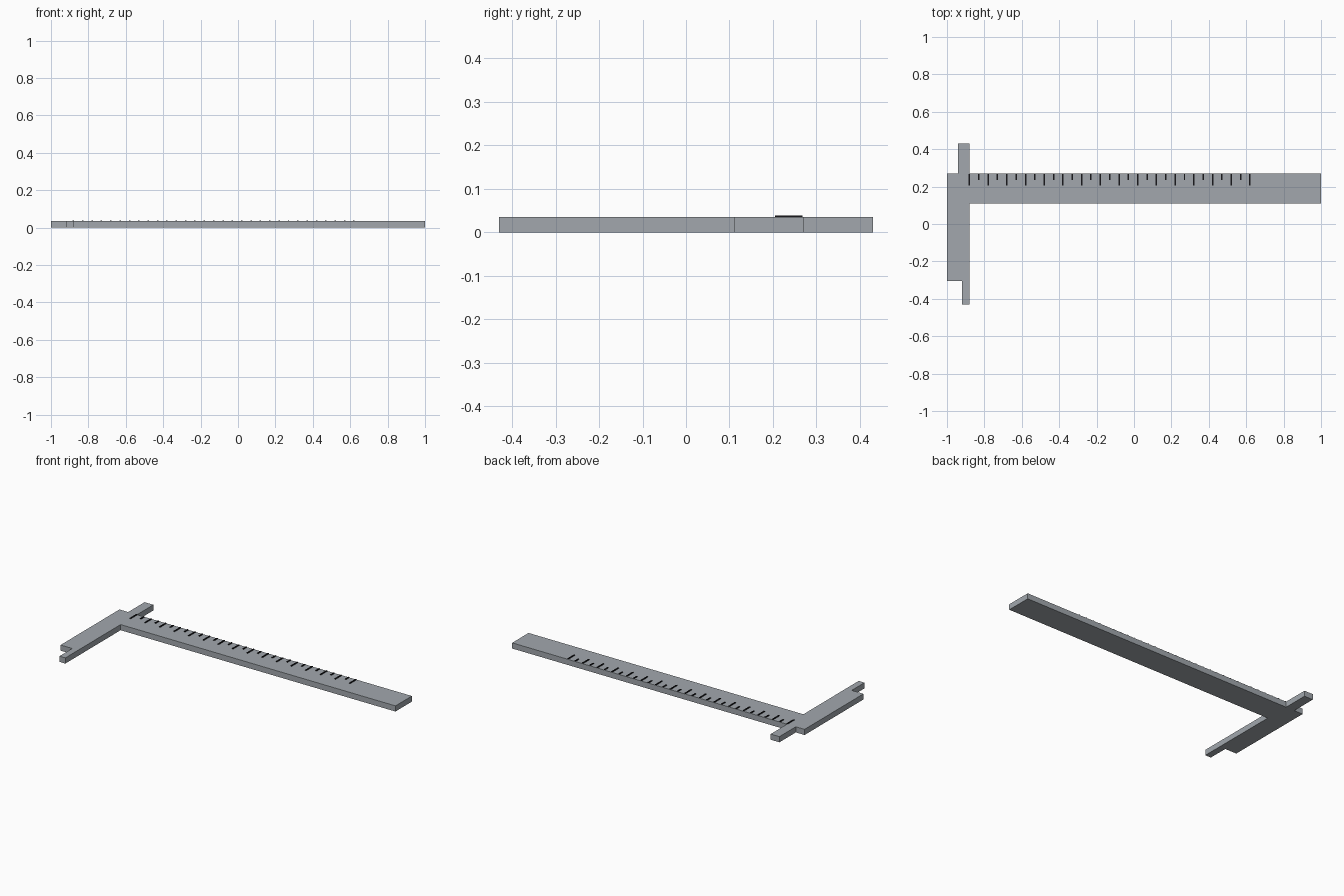
import bpy
import bmesh

if "Cube" in bpy.data.objects:
    bpy.data.objects.remove(bpy.data.objects["Cube"])

THICK = 0.035


def material(name, rgb):
    m = bpy.data.materials.new(name)
    m.diffuse_color = (*rgb, 1.0)
    m.use_nodes = True
    m.node_tree.nodes["Principled BSDF"].inputs["Base Color"].default_value = m.diffuse_color
    return m


def finish(bm, name, mat):
    bmesh.ops.recalc_face_normals(bm, faces=bm.faces[:])
    mesh = bpy.data.meshes.new(name)
    bm.to_mesh(mesh)
    bm.free()
    mesh.materials.append(mat)
    obj = bpy.data.objects.new(name, mesh)
    bpy.context.collection.objects.link(obj)
    return obj


def prism(bm, outline, z0, z1):
    face = bm.faces.new([bm.verts.new((x, y, z0)) for x, y in outline])
    ext = bmesh.ops.extrude_face_region(bm, geom=[face])
    verts = [g for g in ext["geom"] if isinstance(g, bmesh.types.BMVert)]
    bmesh.ops.translate(bm, verts=verts, vec=(0, 0, z1 - z0))


steel = material("steel grey", (0.36, 0.39, 0.42))
black = material("scale black", (0.008, 0.008, 0.01))

# Flat body: long beam, lower jaw with stepped tip, narrow upper jaw
outline = [
    (-1.0, 0.27), (-1.0, -0.305), (-0.92, -0.305), (-0.92, -0.43),
    (-0.88, -0.43), (-0.88, 0.11), (1.0, 0.11), (1.0, 0.27),
    (-0.88, 0.27), (-0.88, 0.43), (-0.94, 0.43), (-0.94, 0.27),
]
bm = bmesh.new()
prism(bm, outline, 0.0, THICK)
finish(bm, "caliper_body", steel)

# Scale marks: alternating long and short ticks along the beam's back edge
bm = bmesh.new()
for i in range(31):
    x = -0.88 + 0.05 * i
    y0 = 0.205 if i % 2 == 0 else 0.235
    w = 0.004
    prism(bm, [(x - w, y0), (x + w, y0), (x + w, 0.268), (x - w, 0.268)],
          THICK - 0.001, THICK + 0.004)
finish(bm, "scale_marks", black)
